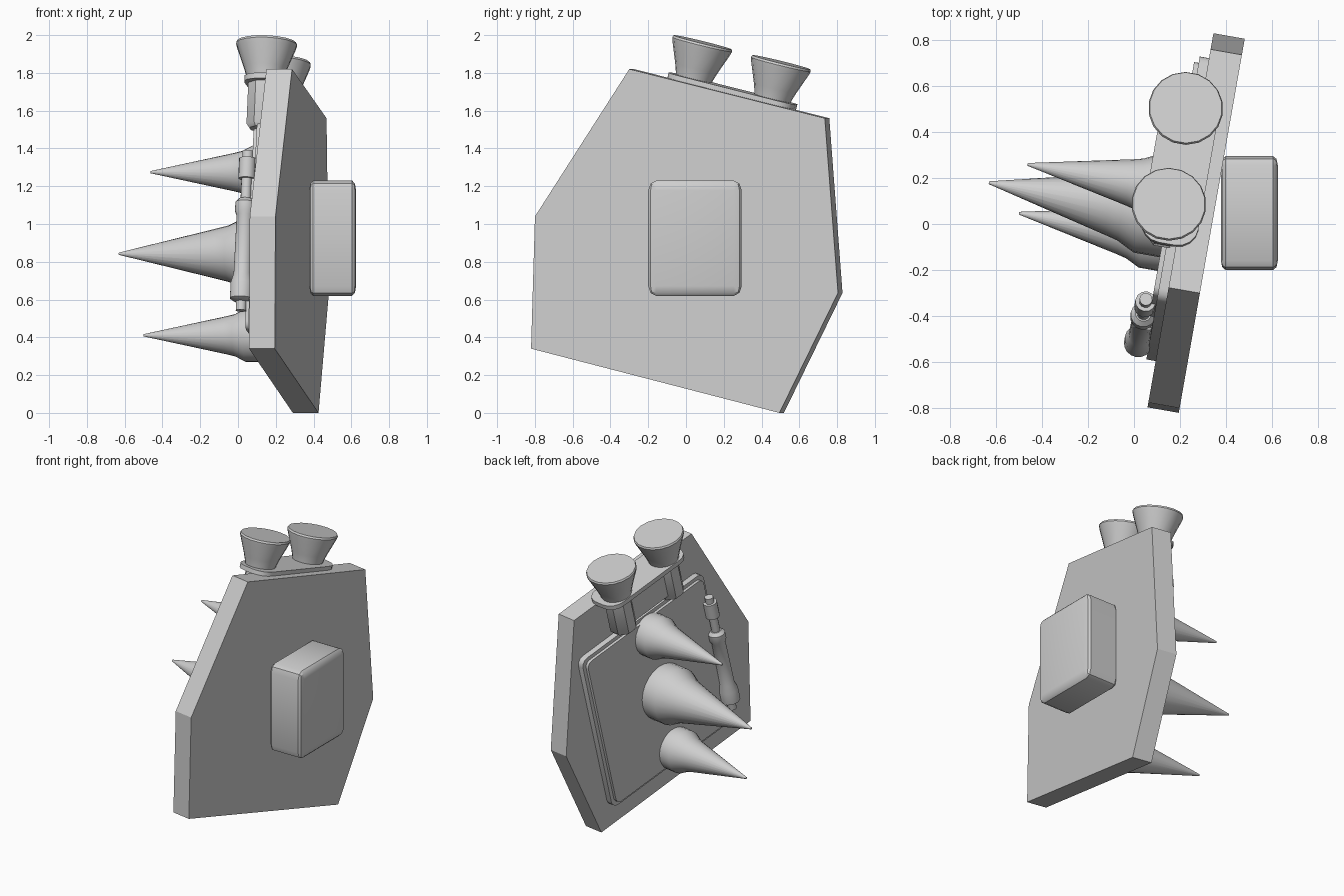
import bpy, bmesh
from math import sin, cos, pi, radians
from mathutils import Matrix, Vector

if "Cube" in bpy.data.objects:
    bpy.data.objects.remove(bpy.data.objects["Cube"], do_unlink=True)

grey = bpy.data.materials.new("light_grey")
grey.use_nodes = True
colour = (0.62, 0.62, 0.62, 1)
grey.diffuse_color = colour
grey.node_tree.nodes["Principled BSDF"].inputs["Base Color"].default_value = colour

# Frames: the plate is turned about z; its fittings also lean in the plate's plane
TURN = Matrix.Rotation(radians(-10), 4, "Z")
FIT = TURN @ Matrix.Translation((0, 0.1, 0.85)) @ Matrix.Rotation(radians(-14), 4, "X")


def finish(name, bm, matrix, smooth=True):
    bmesh.ops.recalc_face_normals(bm, faces=bm.faces)
    mesh = bpy.data.meshes.new(name)
    bm.to_mesh(mesh)
    bm.free()
    mesh.materials.append(grey)
    mesh.transform(matrix)
    ob = bpy.data.objects.new(name, mesh)
    bpy.context.collection.objects.link(ob)
    if smooth:
        bpy.ops.object.select_all(action="DESELECT")
        ob.select_set(True)
        bpy.context.view_layer.objects.active = ob
        bpy.ops.object.shade_smooth_by_angle(angle=radians(35))
    return ob


def prism(name, outline, x0, x1, matrix):
    """Extrude a (y, z) outline along x."""
    bm = bmesh.new()
    face = bm.faces.new([bm.verts.new((x0, y, z)) for y, z in outline])
    ext = bmesh.ops.extrude_face_region(bm, geom=[face])["geom"]
    moved = [g for g in ext if isinstance(g, bmesh.types.BMVert)]
    bmesh.ops.translate(bm, verts=moved, vec=(x1 - x0, 0, 0))
    return finish(name, bm, matrix, smooth=False)


def box(name, low, high, matrix, bevel=0.0, segments=2, only_axis=None):
    """Box between two corners; the bevel is a share of each side unless only_axis is set."""
    low, high = Vector(low), Vector(high)
    size = high - low
    bm = bmesh.new()
    bmesh.ops.create_cube(bm, size=1)
    edges = bm.edges[:]
    if only_axis is not None:
        bmesh.ops.scale(bm, verts=bm.verts, vec=size)
        edges = [e for e in edges
                 if abs((e.verts[0].co - e.verts[1].co)[only_axis]) > 1e-4]
    if bevel:
        bmesh.ops.bevel(bm, geom=edges, offset=bevel, segments=segments,
                        profile=0.5, affect="EDGES")
    if only_axis is None:
        bmesh.ops.scale(bm, verts=bm.verts, vec=size)
    bmesh.ops.translate(bm, verts=bm.verts, vec=(low + high) / 2)
    return finish(name, bm, matrix)


def lathe(name, profile, matrix, sides=24):
    """Turn a (radius, height) profile about z, with capped ends."""
    bm = bmesh.new()
    rings = [[bm.verts.new((r * cos(2 * pi * i / sides), r * sin(2 * pi * i / sides), h))
              for i in range(sides)] for r, h in profile]
    for a, b in zip(rings, rings[1:]):
        for i in range(sides):
            j = (i + 1) % sides
            bm.faces.new((a[i], a[j], b[j], b[i]))
    bm.faces.new(rings[0])
    bm.faces.new(rings[-1])
    return finish(name, bm, matrix)


# Six-sided armour plate
prism("armour_plate",
      [(-0.246, 1.82), (0.805, 1.56), (0.876, 0.635), (0.561, 0),
       (-0.774, 0.34), (-0.753, 1.04)], 0.196, 0.334, TURN)

# Mounting block beside the flat outer face
box("mounting_block", (0.377, -0.2, 0.62), (0.625, 0.295, 1.23), Matrix(), bevel=0.085)

# Raised panel with a stepped rim
box("panel_rim", (0.155, -0.56, -0.573), (0.2, 0.555, 0.577), FIT, 0.05, 3, only_axis=0)
box("panel_face", (0.135, -0.535, -0.548), (0.2, 0.53, 0.552), FIT, 0.04, 3, only_axis=0)

# Spikes with flared roots, pointing away from the panel
for name, height, tip, scale in (("upper_spike", 0.43, -0.5, 0.75),
                                 ("middle_spike", -0.015, -0.652, 1),
                                 ("lower_spike", -0.46, -0.5, 0.75)):
    root = 0.15 - tip
    profile = [(0.19, 0), (0.19, 0.13), (0.15, 0.21), (0.135, 0.27)]
    profile = [(r * scale, h * scale) for r, h in profile] + [(0.006, root)]
    place = Matrix.Translation((0.15, -0.03, height)) @ Matrix.Rotation(-pi / 2, 4, "Y")
    lathe(name, profile, FIT @ place)

# Bracket and flange joining the two exhausts to the top edge
box("exhaust_bracket", (0.085, -0.3, 0.65), (0.2, 0.22, 0.87), FIT)
box("exhaust_flange", (0.03, -0.385, 0.855), (0.28, 0.315, 0.885), FIT, 0.09, 4, only_axis=2)

# Exhausts: faceted stem and flared cup
for name, along in (("front", -0.256), ("rear", 0.18)):
    place = FIT @ Matrix.Translation((0.134, along, 0))
    lathe(name + "_exhaust_stem", [(0.075, 0.61), (0.09, 0.63), (0.09, 0.88)],
          place @ Matrix.Rotation(pi / 8, 4, "Z"), sides=8)
    lathe(name + "_exhaust_cup",
          [(0.095, 0.87), (0.102, 0.9), (0.115, 0.94), (0.157, 1.05), (0.163, 1.07), (0.158, 1.082)],
          place, sides=18)

# Piston along the front edge of the panel
place = FIT @ Matrix.Translation((0.108, -0.53, 0))
lathe("piston_rod", [(0.028, -0.45), (0.028, 0.42)], place, sides=12)
lathe("piston_collar", [(0.045, 0.27), (0.045, 0.38)], place, sides=12)
lathe("piston_sleeve",
      [(0.04, -0.4), (0.062, -0.385), (0.062, -0.3), (0.048, -0.25), (0.045, 0.07),
       (0.055, 0.09), (0.055, 0.14), (0.035, 0.16)], place, sides=16)
